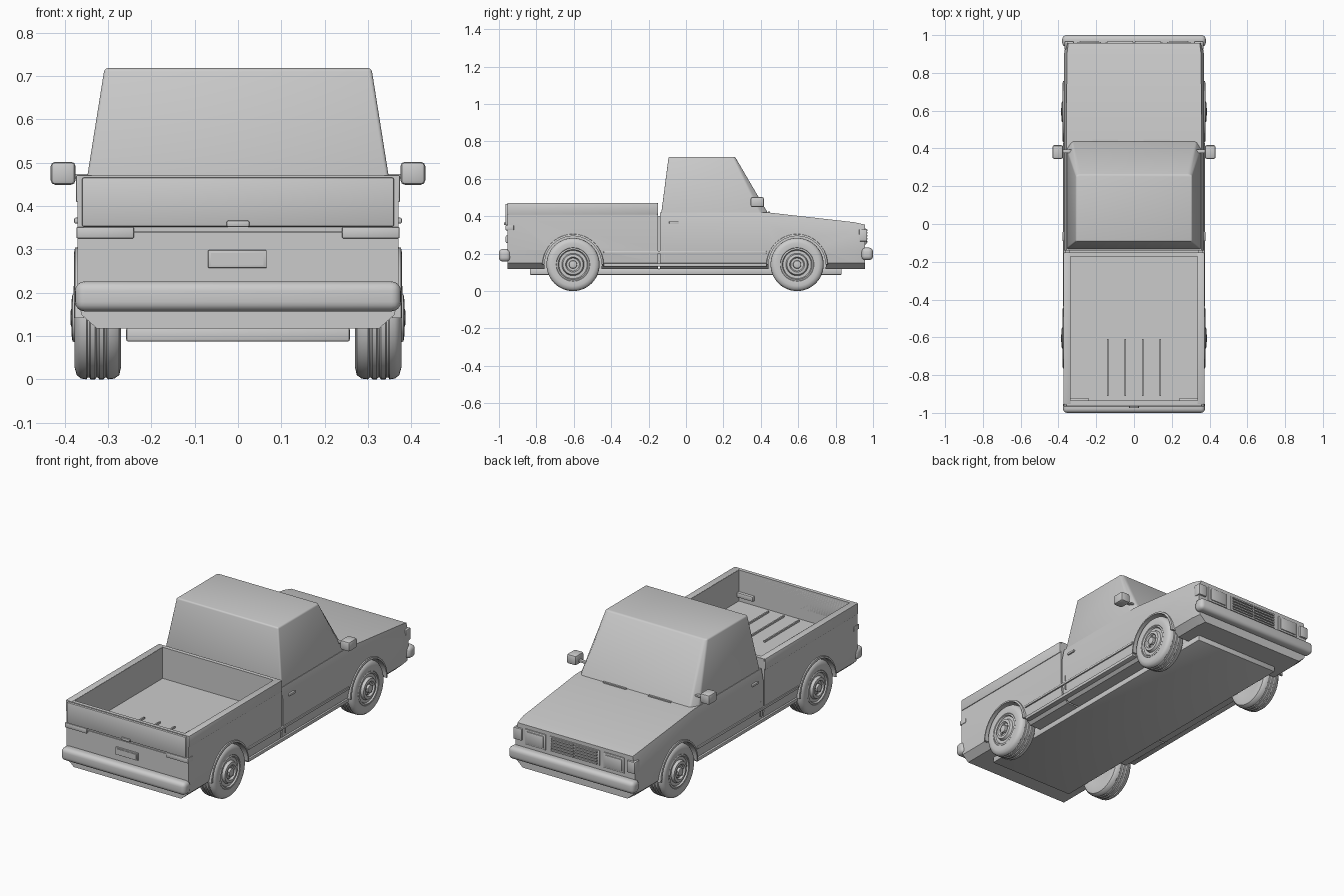
import bpy, bmesh, math
from mathutils import Matrix

cube = bpy.data.objects.get("Cube")
if cube:
    bpy.data.objects.remove(cube, do_unlink=True)

paint = bpy.data.materials.new("plain_grey")
paint.use_nodes = True
GREY = (0.6, 0.6, 0.6, 1)
paint.diffuse_color = GREY
paint.node_tree.nodes["Principled BSDF"].inputs["Base Color"].default_value = GREY


def finish(name, bm, angle=35):
    bmesh.ops.recalc_face_normals(bm, faces=bm.faces)
    mesh = bpy.data.meshes.new(name)
    bm.to_mesh(mesh)
    bm.free()
    mesh.materials.append(paint)
    ob = bpy.data.objects.new(name, mesh)
    bpy.context.collection.objects.link(ob)
    smooth(ob, angle)
    return ob


def smooth(ob, angle=35):
    bpy.ops.object.select_all(action="DESELECT")
    ob.select_set(True)
    bpy.context.view_layer.objects.active = ob
    bpy.ops.object.shade_smooth_by_angle(angle=math.radians(angle))


def box(name, x, y, z, bevel=0.0, segments=2):
    """Box from (low, high) ranges, with optional rounded edges."""
    bm = bmesh.new()
    bmesh.ops.create_cube(bm, size=1)
    for v in bm.verts:
        v.co = [r[0] if c < 0 else r[1] for r, c in zip((x, y, z), v.co)]
    if bevel:
        bmesh.ops.bevel(bm, geom=bm.edges[:], offset=bevel, segments=segments,
                        profile=0.5, affect="EDGES")
    return finish(name, bm)


def pair(name, x, y, z, bevel=0.0):
    box("left_" + name, x, y, z, bevel)
    box("right_" + name, (-x[1], -x[0]), y, z, bevel)


def loft(name, rings, bevel=0.0):
    """Join closed rings of equal length and cap both ends."""
    bm = bmesh.new()
    loops = [[bm.verts.new(p) for p in ring] for ring in rings]
    n = len(loops[0])
    for a, b in zip(loops, loops[1:]):
        for i in range(n):
            j = (i + 1) % n
            bm.faces.new((a[i], a[j], b[j], b[i]))
    bm.faces.new(loops[0])
    bm.faces.new(loops[-1][::-1])
    if bevel:
        bmesh.ops.bevel(bm, geom=bm.edges[:], offset=bevel, segments=3,
                        profile=0.5, affect="EDGES")
    return finish(name, bm)


def section(y, half, top, shoulder):
    """Body cross-section: tucked sill, flat flank, narrower shoulder."""
    side = [(half - 0.045, 0.117), (half - 0.008, 0.15), (half, 0.22),
            (half, top - 0.06), (shoulder, top)]
    return [(x, y, z) for x, z in side] + [(-x, y, z) for x, z in side[::-1]]


def cylinder(name, x0, x1, y, z, radius, sides=48):
    bm = bmesh.new()
    bmesh.ops.create_cone(bm, cap_ends=True, segments=sides, radius1=radius,
                          radius2=radius, depth=x1 - x0,
                          matrix=Matrix.Translation(((x0 + x1) / 2, y, z))
                          @ Matrix.Rotation(math.pi / 2, 4, "Y"))
    return finish(name, bm)


def cut(target, cutter):
    cutter.hide_render = True
    mod = target.modifiers.new("cut", "BOOLEAN")
    mod.operation = "DIFFERENCE"
    mod.solver = "EXACT"
    mod.object = cutter
    bpy.ops.object.select_all(action="DESELECT")
    target.select_set(True)
    bpy.context.view_layer.objects.active = target
    bpy.ops.object.modifier_apply(modifier=mod.name)
    bpy.data.objects.remove(cutter, do_unlink=True)


def lathe(name, profile, x_sign, y, z, sides=48):
    """Spin (radius, x) points about the axle."""
    bm = bmesh.new()
    rings = []
    for r, x in profile:
        rings.append([bm.verts.new((x_sign * x, y + r * math.cos(a), z + r * math.sin(a)))
                      for a in (2 * math.pi * i / sides for i in range(sides))])
    for a, b in zip(rings, rings[1:]):
        for i in range(sides):
            j = (i + 1) % sides
            bm.faces.new((a[i], a[j], b[j], b[i]))
    bm.faces.new(rings[0])
    bm.faces.new(rings[-1])
    return finish(name, bm, 40)


AXLES = {"front": 0.594, "rear": -0.604}
WHEEL_Z = 0.142

# Lower body: nose and cab base in one loft, load bed in another
nose = loft("cab_and_nose_body", [section(-0.14, 0.37, 0.42, 0.358),
                                  section(0.44, 0.37, 0.42, 0.358),
                                  section(0.90, 0.37, 0.368, 0.355),
                                  section(0.958, 0.362, 0.355, 0.348)])
bed = loft("load_bed", [section(y, 0.37, 0.47, 0.368) for y in (-0.955, -0.15)])
cut(bed, box("bed_space", (-0.335, 0.335), (-0.935, -0.172), (0.30, 0.6)))
for body, axle in ((nose, "front"), (bed, "rear")):
    for s in (-1, 1):
        lo, hi = sorted((s * 0.255, s * 0.5))
        cut(body, cylinder("arch_space", lo, hi, AXLES[axle], WHEEL_Z, 0.154))
    smooth(body)
box("body_joint", (-0.345, 0.345), (-0.152, -0.138), (0.13, 0.40))
box("chassis_plate", (-0.258, 0.258), (-0.835, 0.832), (0.087, 0.12), 0.005)

# Cab: tapered hull with softened edges
base = [(-0.357, -0.133), (0.357, -0.133), (0.357, 0.40), (0.33, 0.442),
        (-0.33, 0.442), (-0.357, 0.40)]
roof = [(-0.308, -0.093), (0.308, -0.093), (0.308, 0.255), (0.29, 0.262),
        (-0.29, 0.262), (-0.308, 0.255)]
loft("cab", [[(x, y, 0.41) for x, y in base], [(x, y, 0.718) for x, y in roof]], 0.008)

# Bed rails, tailgate and ribs
pair("bed_rail", (0.335, 0.374), (-0.955, -0.152), (0.408, 0.472), 0.005)
box("tailgate", (-0.36, 0.36), (-0.966, -0.935), (0.352, 0.466), 0.005)
box("tailgate_handle", (-0.026, 0.026), (-0.974, -0.96), (0.352, 0.366), 0.003)
box("tailgate_seam", (-0.24, 0.24), (-0.96, -0.95), (0.338, 0.342))
for x in (-0.14, -0.046, 0.046, 0.138):
    box("bed_rib", (x - 0.004, x + 0.004), (-0.91, -0.61), (0.298, 0.309))

# Rear lights and plate
pair("rear_light", (0.24, 0.373), (-0.966, -0.92), (0.325, 0.352), 0.004)
box("rear_plate", (-0.069, 0.066), (-0.962, -0.95), (0.257, 0.298), 0.002)
box("rear_plate_face", (-0.062, 0.059), (-0.965, -0.955), (0.263, 0.292))

# Bumpers
box("rear_bumper", (-0.376, 0.376), (-1.0, -0.938), (0.157, 0.226), 0.022, 4)
box("front_bumper", (-0.38, 0.38), (0.938, 1.0), (0.165, 0.232), 0.022, 4)

# Nose: grille slats, headlights, corner lights
box("grille_panel", (-0.15, 0.15), (0.95, 0.962), (0.252, 0.335), 0.002)
for i in range(5):
    z = 0.260 + i * 0.0155
    for x in (-0.072, 0.072):
        box("grille_slat", (x - 0.067, x + 0.067), (0.955, 0.97), (z, z + 0.008))
pair("headlight_frame", (0.175, 0.30), (0.95, 0.964), (0.25, 0.335), 0.003)
pair("headlight", (0.187, 0.288), (0.955, 0.969), (0.26, 0.325), 0.004)
pair("corner_light", (0.318, 0.368), (0.925, 0.968), (0.265, 0.33), 0.005)

# Wipers
box("left_wiper", (0.05, 0.19), (0.438, 0.448), (0.415, 0.425))
box("right_wiper", (-0.22, -0.085), (0.438, 0.448), (0.415, 0.425))

# Side mirrors, door handles, door seams and sill trim
pair("mirror", (0.375, 0.432), (0.345, 0.417), (0.449, 0.502), 0.01)
pair("mirror_arm", (0.327, 0.385), (0.375, 0.395), (0.464, 0.474), 0.002)
pair("door_handle", (0.36, 0.378), (-0.09, -0.04), (0.36, 0.373), 0.003)
pair("door_seam", (0.36, 0.3715), (-0.118, -0.114), (0.17, 0.25))
pair("side_trim", (0.36, 0.375), (-0.44, 0.43), (0.20, 0.214), 0.003)
pair("sill", (0.34, 0.37), (-0.44, 0.43), (0.13, 0.148), 0.003)

# Wheels: grooved tyre, dished rim and raised hub
tyre = [(0.085, 0.275), (0.115, 0.27), (0.132, 0.274), (0.14, 0.285)]
for x in (0.305, 0.325, 0.345):
    tyre += [(0.142, x - 0.005), (0.138, x - 0.002), (0.138, x + 0.002), (0.142, x + 0.005)]
tyre += [(0.14, 0.362), (0.132, 0.372), (0.115, 0.377), (0.09, 0.374), (0.085, 0.368)]
rim = [(0.088, 0.29), (0.088, 0.373), (0.08, 0.376), (0.074, 0.366), (0.06, 0.368),
       (0.054, 0.382), (0.04, 0.384), (0.034, 0.374), (0.022, 0.374), (0.02, 0.385),
       (0.012, 0.387)]
arch = [(math.cos(a), math.sin(a)) for a in (math.pi * i / 20 for i in range(21))]
for end, y in AXLES.items():
    for side, s in (("left", 1), ("right", -1)):
        name = f"{end}_{side}_"
        lathe(name + "tyre", tyre, s, y, WHEEL_Z)
        lathe(name + "rim", rim, s, y, WHEEL_Z)
        for i in range(5):
            a = 2 * math.pi * i / 5 + math.pi / 2
            lo, hi = sorted((s * 0.36, s * 0.38))
            cylinder(name + "wheel_nut", lo, hi, y + 0.028 * math.cos(a),
                     WHEEL_Z + 0.028 * math.sin(a), 0.005, 6)
        # Lip around the wheel opening
        loft(name + "arch_lip", [[(s * x, y + r * c, WHEEL_Z + r * d) for r, x in
                                  ((0.152, 0.355), (0.152, 0.378), (0.162, 0.376), (0.166, 0.355))]
                                 for c, d in arch])
